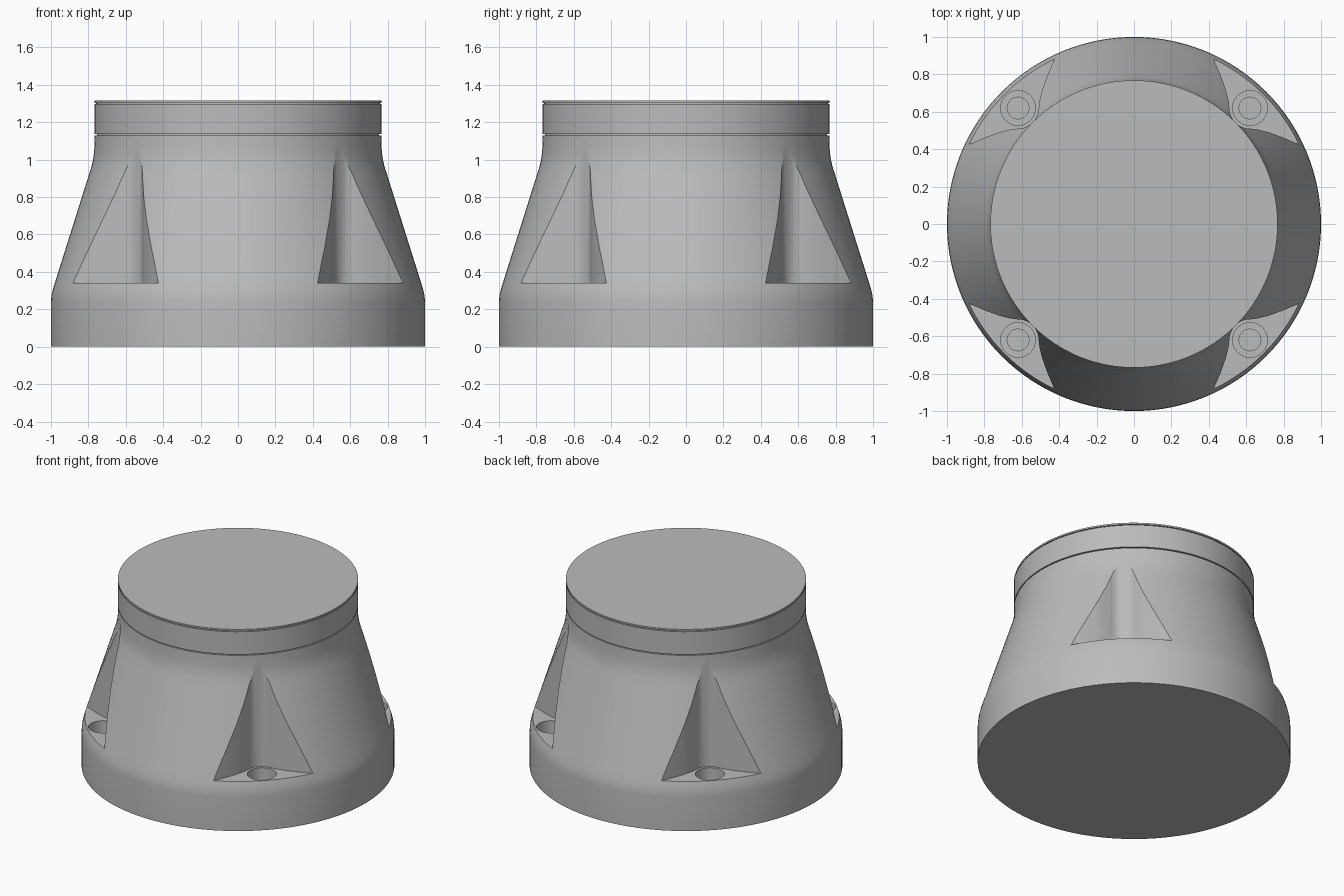
import bpy, bmesh
from math import pi, sin, cos, radians
from mathutils import Matrix

SEGMENTS = 128
cube = bpy.data.objects.get("Cube")
if cube:
    bpy.data.objects.remove(cube, do_unlink=True)

grey = bpy.data.materials.new("plain grey")
grey.use_nodes = True
grey.diffuse_color = (0.5, 0.5, 0.5, 1)
grey.node_tree.nodes["Principled BSDF"].inputs["Base Color"].default_value = (0.5, 0.5, 0.5, 1)


def make_object(name, bm):
    bmesh.ops.recalc_face_normals(bm, faces=bm.faces[:])
    mesh = bpy.data.meshes.new(name)
    bm.to_mesh(mesh)
    bm.free()
    mesh.materials.append(grey)
    obj = bpy.data.objects.new(name, mesh)
    bpy.context.collection.objects.link(obj)
    return obj


def lathe(name, profile):
    """Turn (radius, height) points into a closed solid with flat ends."""
    bm = bmesh.new()
    rings = [[bm.verts.new((r * cos(2 * pi * i / SEGMENTS), r * sin(2 * pi * i / SEGMENTS), z))
              for i in range(SEGMENTS)] for r, z in profile]
    for low, high in zip(rings, rings[1:]):
        for i in range(SEGMENTS):
            j = (i + 1) % SEGMENTS
            bm.faces.new((low[i], low[j], high[j], high[i]))
    bm.faces.new(rings[0][::-1])
    bm.faces.new(rings[-1])
    return make_object(name, bm)


def prism(bm, outline, bottom, top):
    face = bm.faces.new([bm.verts.new((x, y, bottom)) for x, y in outline])
    result = bmesh.ops.extrude_face_region(bm, geom=[face])
    verts = [v for v in result["geom"] if isinstance(v, bmesh.types.BMVert)]
    bmesh.ops.translate(bm, vec=(0, 0, top - bottom), verts=verts)


def circle(radius, centre, count=40):
    return [(centre + radius * cos(2 * pi * i / count), centre + radius * sin(2 * pi * i / count))
            for i in range(count)]


def cut(target, name, outline, bottom, top):
    """Cut the outline from all four corners of the target."""
    bm = bmesh.new()
    prism(bm, outline, bottom, top)
    source = bm.copy()
    for turn in range(1, 4):
        mesh = bpy.data.meshes.new("turned")
        source.to_mesh(mesh)
        mesh.transform(Matrix.Rotation(turn * pi / 2, 4, "Z"))
        bm.from_mesh(mesh)
        bpy.data.meshes.remove(mesh)
    source.free()
    cutter = make_object(name, bm)
    cutter.hide_render = True
    mod = target.modifiers.new(name, "BOOLEAN")
    mod.operation, mod.solver, mod.object = "DIFFERENCE", "EXACT", cutter
    bpy.context.view_layer.objects.active = target
    bpy.ops.object.modifier_apply(modifier=name)
    bpy.data.objects.remove(cutter, do_unlink=True)


# Flared housing, with rounded transitions into the base and the neck
housing = lathe("housing", [(1, 0), (1, 0.24), (0.997, 0.275), (0.989, 0.31), (0.975, 0.355),
                            (0.797, 0.92), (0.783, 0.965), (0.773, 1.01), (0.768, 1.06),
                            (0.766, 1.13)])

# Bolt pockets: round back wall around the bolt, sides curving outwards
bolt = 0.62
arc = [(bolt + 0.11 * cos(radians(a)), bolt + 0.11 * sin(radians(a))) for a in range(180, 271, 6)]
flare = [(0.36, 1.02), (0.43, 0.872), (0.465, 0.79), (0.49, 0.72), (0.505, 0.66)]
pocket = flare + arc + [(y, x) for x, y in reversed(flare)] + [(1.1, 1.1)]
cut(housing, "pocket_cutter", pocket, 0.34, 1.1)

# Stepped bolt holes
cut(housing, "counterbore_cutter", circle(0.093, bolt), 0.17, 0.5)
cut(housing, "bolt_hole_cutter", circle(0.058, bolt), 0.04, 0.5)

# Neck band and lid, each above a thin groove
band = lathe("neck_band", [(0.755, 1.125), (0.755, 1.137), (0.768, 1.137), (0.768, 1.298)])
lid = lathe("lid", [(0.758, 1.295), (0.758, 1.304), (0.768, 1.304), (0.768, 1.315)])

bpy.ops.object.select_all(action="DESELECT")
for part in (housing, band, lid):
    part.select_set(True)
bpy.context.view_layer.objects.active = housing
bpy.ops.object.shade_smooth_by_angle(angle=radians(25))
